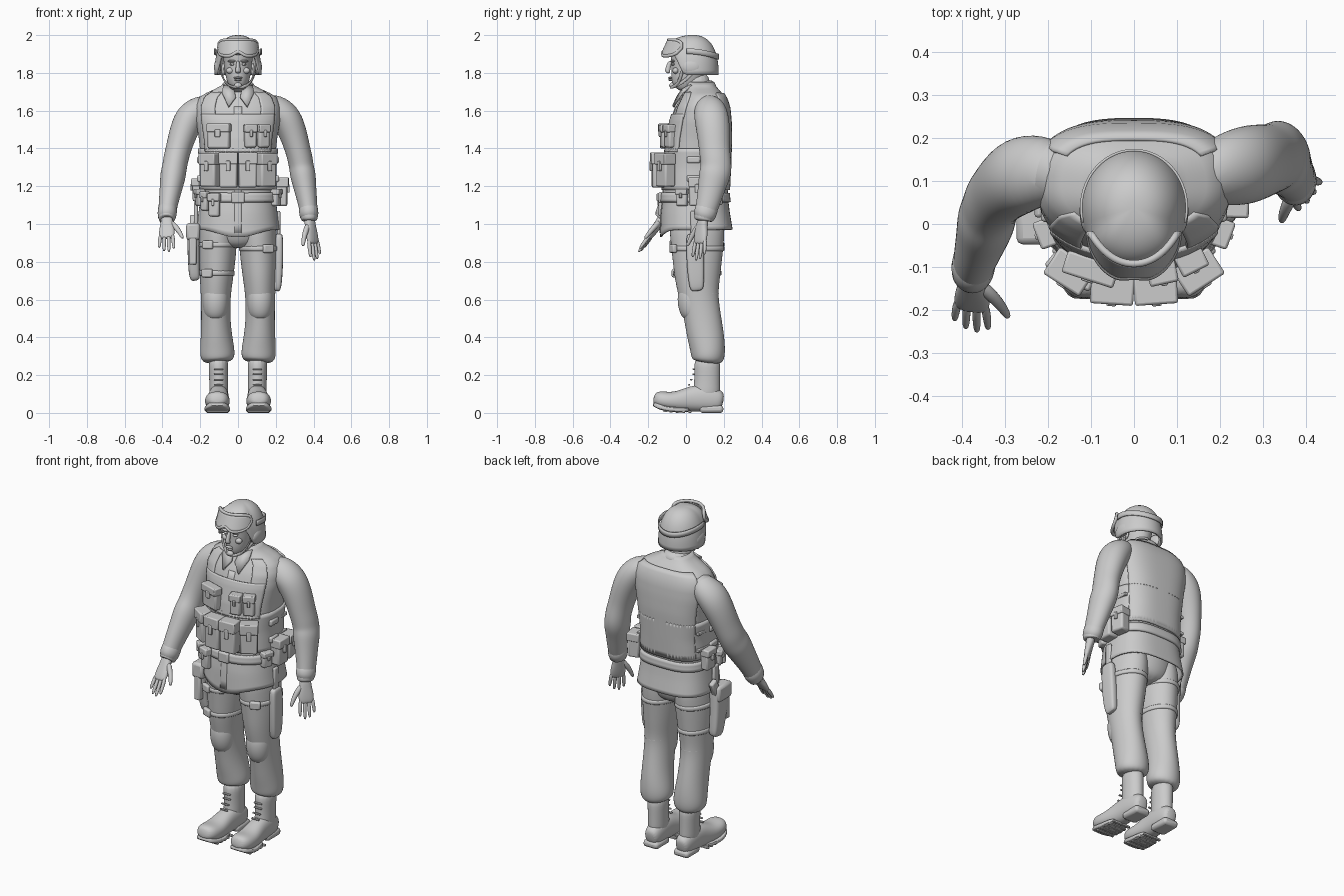
import bpy, bmesh
from math import sin, cos, pi, radians, exp, copysign
from mathutils import Vector as V


def mesh(name, verts, faces, sub=0, solid=0):
    me = bpy.data.meshes.new(name)
    me.from_pydata([tuple(v) for v in verts], [], faces)
    bm = bmesh.new()
    bm.from_mesh(me)
    bmesh.ops.remove_doubles(bm, verts=bm.verts, dist=1e-5)
    bmesh.ops.recalc_face_normals(bm, faces=bm.faces)
    bm.to_mesh(me)
    ob = bpy.data.objects.new(name, me)
    bpy.context.collection.objects.link(ob)
    if solid:
        m = ob.modifiers.new("thick", 'SOLIDIFY')
        m.thickness, m.offset = solid, 0
    if sub:
        m = ob.modifiers.new("smooth", 'SUBSURF')
        m.levels = m.render_levels = sub
    return ob


def sp(c, n):
    return copysign(abs(c) ** (2 / n), c)


def tube(name, rings, ref=(1, 0, 0), n=2, seg=16, sub=2):
    """Loft of ellipses: rings are (x, y, z, radius along ref, other radius)."""
    c = [V(r[:3]) for r in rings]
    verts, faces, k = [], [], len(rings)
    for i, r in enumerate(rings):
        t = (c[min(i + 1, k - 1)] - c[max(i - 1, 0)]).normalized()
        u = (V(ref) - t * V(ref).dot(t)).normalized()
        w = t.cross(u)
        for j in range(seg):
            a = 2 * pi * j / seg
            verts.append(c[i] + u * r[3] * sp(cos(a), n) + w * r[4] * sp(sin(a), n))
    for i in range(k - 1):
        for j in range(seg):
            j2 = (j + 1) % seg
            faces.append((i * seg + j, i * seg + j2, (i + 1) * seg + j2, (i + 1) * seg + j))
    faces += [tuple(range(seg)), tuple(range((k - 1) * seg, k * seg))]
    return mesh(name, verts, faces, sub)


def grid(name, fn, nu, nv, solid=0):
    verts = [fn(i / nu, j / nv) for j in range(nv + 1) for i in range(nu + 1)]
    w = nu + 1
    faces = [(j * w + i, j * w + i + 1, j * w + w + i + 1, j * w + w + i)
             for j in range(nv) for i in range(nu)]
    return mesh(name, verts, faces, 0, solid)


def box(name, loc, size, rz=0, rx=0, bev=.008):
    x, y, z = (s / 2 for s in size)
    vs = [(a * x, b * y, c * z) for c in (-1, 1) for b in (-1, 1) for a in (-1, 1)]
    ob = mesh(name, vs, [(0, 1, 3, 2), (4, 5, 7, 6), (0, 1, 5, 4), (2, 3, 7, 6), (0, 2, 6, 4), (1, 3, 7, 5)])
    ob.location, ob.rotation_euler = loc, (radians(rx), 0, radians(rz))
    m = ob.modifiers.new("bevel", 'BEVEL')
    m.width, m.segments = bev, 2
    return ob


def pouch(name, loc, size, rz=0):
    """Box with a flap over the top and a closing tab on the front."""
    f = V((sin(radians(rz)), -cos(radians(rz)), 0))
    w, d, h = size
    box(name, loc, size, rz, bev=.01)
    box(name + "_flap", V(loc) + f * .004 + V((0, 0, h * .34)), (w + .006, d + .008, h * .34), rz, bev=.006)
    box(name + "_tab", V(loc) + f * (d / 2 + .006) + V((0, 0, h * .12)), (w * .25, .012, h * .3), rz, bev=.004)


def ball(name, loc, r):
    tube(name, [(loc[0], loc[1], loc[2] + r[2] * cos(p), r[0] * sin(p), r[1] * sin(p))
                for p in [pi * (.04 + .92 * i / 8) for i in range(9)]], seg=12, sub=1)


# Torso surface: (z, centre y, half width, half depth), shared by shirt, vest and belt
TORSO = [(.97, .055, .217, .188), (1.06, .05, .205, .178), (1.15, .05, .193, .167), (1.3, .057, .188, .167),
         (1.45, .068, .203, .162), (1.55, .077, .22, .15), (1.62, .085, .222, .135), (1.67, .09, .2, .112),
         (1.7, .088, .15, .093), (1.72, .08, .095, .08), (1.75, .07, .07, .07)]


def skin(a, z, off=0):
    i = max(k for k in range(len(TORSO) - 1) if TORSO[k][0] <= z + 1e-6)
    p, q = TORSO[i], TORSO[i + 1]
    t = (z - p[0]) / (q[0] - p[0])
    cy, rx, ry = (p[k] + (q[k] - p[k]) * t for k in (1, 2, 3))
    n = 2.9 if sin(a) > 0 else 2.2
    drop = max(0, 1.05 - z) * .5 * max(0, -sin(a)) ** 6
    return V(((rx + off) * sp(cos(a), n), cy + (ry + off) * sp(sin(a), n), z - drop))


def panel(name, a0, a1, z0, z1, off, nu=24, nv=20, thick=.014):
    return grid(name, lambda u, v: skin(radians(a0 + (a1 - a0) * u), z0 + (z1 - z0) * v, off), nu, nv, thick)


# Shirt, vest and belt
panel("shirt", -90, 270, .97, 1.75, 0, 64, 39, .008)
panel("vest_waist", -90, 270, 1.18, 1.4, .008, 64, 10)
panel("vest_back", 32, 148, 1.19, 1.69, .008)
panel("vest_front", -145, -35, 1.38, 1.58, .008)
panel("belt", -90, 270, 1.115, 1.165, .008, 64, 3, .016)
panel("shirt_placket", -94, -86, .985, 1.62, .002, 4, 20, .012)
box("belt_buckle", (0, -.135, 1.14), (.07, .02, .06))
for s in (1, -1):
    panel("vest_shoulder_strap", -90 + s * 30, -90 + s * 56, 1.56, 1.695, .006, 8, 12)
    # Collar flaps
    mesh("collar_flap", [(s * .075, .03, 1.735), (s * .02, -.015, 1.715), (s * .012, -.045, 1.672),
                         (s * .05, -.068, 1.62), (s * .085, -.02, 1.695)], [(0, 1, 2, 3, 4)], 0, .014)
    # Side straps and buckles
    for z in (1.24, 1.34):
        box("side_buckle", (s * .202, .04, z), (.03, .07, .035))
        box("side_strap", (s * .195, .09, z), (.022, .16, .018), bev=.003)
tube("collar", [(0, .085, 1.69, .1, .09), (0, .08, 1.72, .088, .082), (0, .072, 1.755, .075, .074)], sub=1)

# Pouches on the vest and belt
for s in (1, -1):
    pouch("magazine_pouch_inner", (s * .05, -.147, 1.285), (.095, .065, .185), s * 4)
    pouch("magazine_pouch_outer", (s * .148, -.108, 1.285), (.095, .065, .175), s * 33)
    pouch("belt_pouch", (s * .2, -.02, 1.14), (.06, .04, .09), s * 70)
pouch("chest_pouch_large", (-.1, -.102, 1.465), (.12, .045, .13), -18)
pouch("chest_pouch_small", (.065, -.11, 1.465), (.062, .045, .12), 12)
pouch("chest_pouch_small", (.132, -.083, 1.465), (.062, .045, .12), 27)
pouch("belt_tool_pouch", (-.125, -.122, 1.1), (.06, .035, .12), -22)
pouch("belt_tool_pouch", (-.175, -.09, 1.12), (.04, .035, .1), -40)
pouch("hip_pouch", (.228, .06, 1.17), (.085, .065, .15), 88)
pouch("hip_pouch", (.222, .15, 1.17), (.08, .065, .14), 100)
pouch("hip_pouch_left", (-.215, .1, 1.18), (.08, .05, .12), -90)

# Trousers, knee pads and boots
tube("pelvis", [(0, .058, 1.1, .18, .15), (0, .058, 1.0, .195, .155), (0, .062, .92, .17, .14), (0, .065, .87, .08, .1)])
for s in (1, -1):
    leg = [(.1, .055, 1.06, .1, .15), (.105, .06, .93, .103, .148), (.11, .06, .82, .1, .134), (.114, .06, .72, .091, .124),
           (.118, .066, .62, .08, .106), (.118, .085, .52, .078, .1), (.115, .102, .42, .083, .1),
           (.11, .115, .34, .093, .095), (.108, .117, .29, .093, .09), (.106, .113, .265, .07, .075)]
    tube("trouser_leg", [(s * r[0],) + r[1:] for r in leg])
    tube("knee_pad", [(s * .118, .035, .67, .05, .05), (s * .118, .028, .65, .068, .07), (s * .118, .025, .59, .072, .075),
                      (s * .118, .037, .53, .065, .07), (s * .118, .05, .51, .05, .05)])
    for z in (.56, .63):
        tube("knee_strap", [(s * .118, .077, z + d, .084, .108) for d in (-.01, .01)], sub=1)
    tube("boot_shaft", [(s * .104, .112, .3, .056, .072), (s * .103, .113, .22, .052, .07),
                        (s * .102, .112, .14, .05, .07), (s * .102, .105, .06, .052, .08)])
    foot = [(.1, .198, .06, .03, .035), (.1, .175, .065, .048, .06), (.102, .1, .08, .055, .075), (.104, .03, .075, .055, .07),
            (.108, -.05, .06, .066, .052), (.11, -.11, .065, .068, .048), (.11, -.15, .075, .057, .042), (.11, -.172, .08, .03, .025)]
    tube("boot_foot", [(s * r[0],) + r[1:] for r in foot], n=2.3)
    sole = [(.11, .03, .018, .055, .014), (.108, -.05, .015, .068, .014), (.11, -.11, .022, .07, .014),
            (.11, -.15, .036, .058, .014), (.11, -.175, .05, .035, .012)]
    tube("boot_sole", [(s * r[0],) + r[1:] for r in sole], n=5, sub=1)
    box("boot_heel", (s * .1, .135, .02), (.095, .125, .04), bev=.015)
    for i in range(5):
        box("sole_tread", (s * .108, .02 - i * .033, .006 + .002 * max(0, i - 2)), (.115, .016, .012), bev=.003)
    for i in range(5):
        box("boot_lace", (s * .103, .04 - .006 * max(0, 3 - i) * 2, .12 + i * .028), (.05, .012, .008), bev=.003)

# Thigh rigs: holster on one leg, long bag on the other, leg bands
for x, z, r in ((-.11, .89, .109), (-.114, .74, .099), (.11, .87, .108)):
    tube("thigh_strap", [(x, .06, z + d, r, .147 if z > .8 else .132) for d in (-.014, -.012, .012, .014)], sub=1)
    box("strap_buckle", (x + copysign(.05, x), -.068 if z > .8 else -.055, z), (.06, .025, .045), copysign(24, x))
tube("holster", [(-.225, .05, .7, .024, .035), (-.232, .045, .73, .03, .045), (-.236, .03, .86, .032, .055),
                 (-.236, .02, .98, .034, .065), (-.234, .02, 1.0, .03, .055)], n=3.5)
box("holster_flap", (-.238, .015, .96), (.072, .125, .09), bev=.015)
box("holster_hanger", (-.222, .04, 1.04), (.02, .05, .16))
box("pistol_grip", (-.24, .075, 1.0), (.03, .05, .09), rx=-25)
box("holster_magazine", (-.24, -.025, .86), (.04, .04, .15))
tube("thigh_bag", [(.203, .06, .645, .018, .03), (.21, .055, .67, .022, .04), (.216, .05, .8, .024, .048),
                   (.218, .045, .93, .022, .045), (.216, .045, .95, .016, .035)], n=3.5)
box("thigh_bag_hanger", (.215, .045, 1.0), (.018, .04, .14))


# Arms: side, depth offsets and hand direction differ between the two
def hand(wrist, d, across):
    w, d, a = V(wrist), V(d).normalized(), V(across).normalized()
    P = lambda along, side: tuple(w + d * along + a * side)
    tube("palm", [P(-.02, 0) + (.03, .026), P(.03, .002) + (.033, .022), P(.07, .002) + (.043, .02),
                  P(.115, 0) + (.042, .016), P(.13, 0) + (.034, .01)], a, n=2.4)
    for i, ln in enumerate((.09, .108, .1, .075)):
        o = .031 - i * .021
        tube("finger", [P(.1, o) + (.011, .012), P(.1 + ln * .5, o * 1.15) + (.011, .012),
                        P(.1 + ln, o * 1.25) + (.009, .009), P(.11 + ln, o * 1.25) + (.004, .004)], a, seg=8, sub=1)
    tube("thumb", [P(.02, .015) + (.018, .018), P(.06, .048) + (.017, .016), P(.1, .072) + (.013, .013),
                   P(.132, .084) + (.01, .01), P(.14, .087) + (.005, .005)], a, seg=8, sub=1)


ARM = [(.13, 1.615, .07, .075), (.2, 1.612, .08, .09), (.252, 1.572, .085, .095), (.289, 1.49, .077, .09),
       (.315, 1.4, .068, .083), (.33, 1.34, .068, .083), (.336, 1.3, .066, .084), (.344, 1.26, .07, .086), (.353, 1.2, .062, .075),
       (.369, 1.11, .052, .064), (.376, 1.05, .047, .056), (.378, 1.02, .045, .052), (.378, 1.017, .03, .04)]
for s, ys in ((1, (.1, .12, .135, .145, .15, .157, .16, .152, .137, .117, .1, .09, .09)),
              (-1, (.1, .12, .12, .1, .075, .055, .035, .01, -.025, -.075, -.105, -.122, -.125))):
    tube("sleeve", [(s * r[0], y, r[1], r[2], r[3]) for r, y in zip(ARM, ys)])
    k = 10
    tube("cuff", [(s * ARM[i][0], ys[i], ARM[i][1], ARM[i][2] + .004, ARM[i][3] + .004) for i in (9, 10, 11)], sub=1)
hand((.38, .09, 1.02), (.035, -.03, -.23), (-.65, -.75, 0))
hand((-.378, -.125, 1.03), (.0, -.125, -.18), (1, -.15, .1))

# Neck, head and face
tube("neck", [(0, .07, 1.64, .075, .075), (0, .062, 1.72, .064, .066), (0, .055, 1.8, .062, .07)])
tube("head", [(0, -.035, 1.708, .022, .03), (0, -.028, 1.722, .042, .054), (0, -.012, 1.75, .058, .076), (0, .005, 1.785, .067, .09),
              (0, .015, 1.82, .073, .098), (0, .02, 1.85, .076, .1), (0, .024, 1.88, .08, .11), (0, .03, 1.93, .08, .105), (0, .03, 1.96, .05, .07)])
tube("nose", [(0, -.082, 1.865, .009, .01), (0, -.092, 1.835, .011, .014), (0, -.1, 1.81, .016, .016), (0, -.088, 1.8, .014, .01)], seg=10)
ball("upper_lip", (0, -.084, 1.774), (.025, .012, .006))
ball("lower_lip", (0, -.082, 1.763), (.021, .012, .007))
ball("chin", (0, -.073, 1.733), (.022, .017, .016))
for s in (1, -1):
    ball("eye", (s * .031, -.068, 1.845), (.014, .012, .007))
    ball("brow", (s * .033, -.071, 1.862), (.024, .013, .007))
    ball("cheek", (s * .043, -.055, 1.812), (.022, .018, .017))
    ball("ear", (s * .077, .025, 1.82), (.012, .022, .034))
    # Chin straps
    for y in (-.02, .05):
        tube("chin_strap", [(s * .096, y, 1.82, .005, .01), (s * .078, y * .5 - .02, 1.765, .005, .01),
                            (s * .05, -.055, 1.728, .005, .01), (0, -.088, 1.722, .005, .01)], (1, .1, .3), seg=8, sub=1)


# Helmet with a rim that rises over the brow
def helmet(u, v):
    a, p = 2 * pi * u - pi / 2, v * pi / 2
    f = min(1, max(0, (-sin(a) - .3) / .5))
    rim = 1.79 + .105 * f * f * (3 - 2 * f)
    r = sin(p) ** .82
    return V((.12 * r * cos(a), .037 + .131 * r * sin(a), rim + (1.995 - rim) * max(0, cos(p)) ** .85))


grid("helmet", helmet, 48, 20, .01)
tube("helmet_rim", [(0, .04, 1.845 + d, .124, .134) for d in (-.001, .001)], sub=0).hide_render = True
bpy.data.objects.remove(bpy.data.objects["helmet_rim"])
for s in (1, -1):
    ball("helmet_ear_cover", (s * .108, .03, 1.83), (.02, .055, .042))


# Goggles pushed up on the helmet
def goggle(u, v, grow=0):
    t, h = 2 * u - 1, 2 * v - 1
    a = t * radians(66 + grow * 300)
    half = (.04 + grow) * (1 - abs(t) ** 5) ** .5 + .003
    z = 1.932 + h * half + (.022 * exp(-(t / .22) ** 2) if h < 0 else 0) * -h
    return V((.113 * sin(a), .034 - .146 * cos(a) + (z - 1.932) * .45, z))


grid("goggle_lens", goggle, 28, 6, .012)
edge = [goggle(i / 28, 0) for i in range(29)] + [goggle(i / 28, 1) for i in range(28, -1, -1)]
cu = bpy.data.curves.new("goggle_frame", 'CURVE')
cu.dimensions, cu.bevel_depth, cu.bevel_resolution = '3D', .009, 2
line = cu.splines.new('POLY')
line.points.add(len(edge) - 1)
for pt, e in zip(line.points, edge):
    pt.co = (*e, 1)
line.use_cyclic_u = True
bpy.context.collection.objects.link(bpy.data.objects.new("goggle_frame", cu))
grid("goggle_strap", lambda u, v: V((.123 * cos(pi * (1.16 * u - .08)), .037 + .135 * sin(pi * (1.16 * u - .08)),
                                     1.885 + .03 * v + .015 * cos(2 * pi * (u - .5)) * -1)), 32, 2, .006)

# Smooth shading on all parts
for ob in bpy.data.objects:
    if ob.type == 'MESH':
        ob.select_set(True)
        bpy.context.view_layer.objects.active = ob
bpy.ops.object.shade_smooth_by_angle(angle=radians(50))
